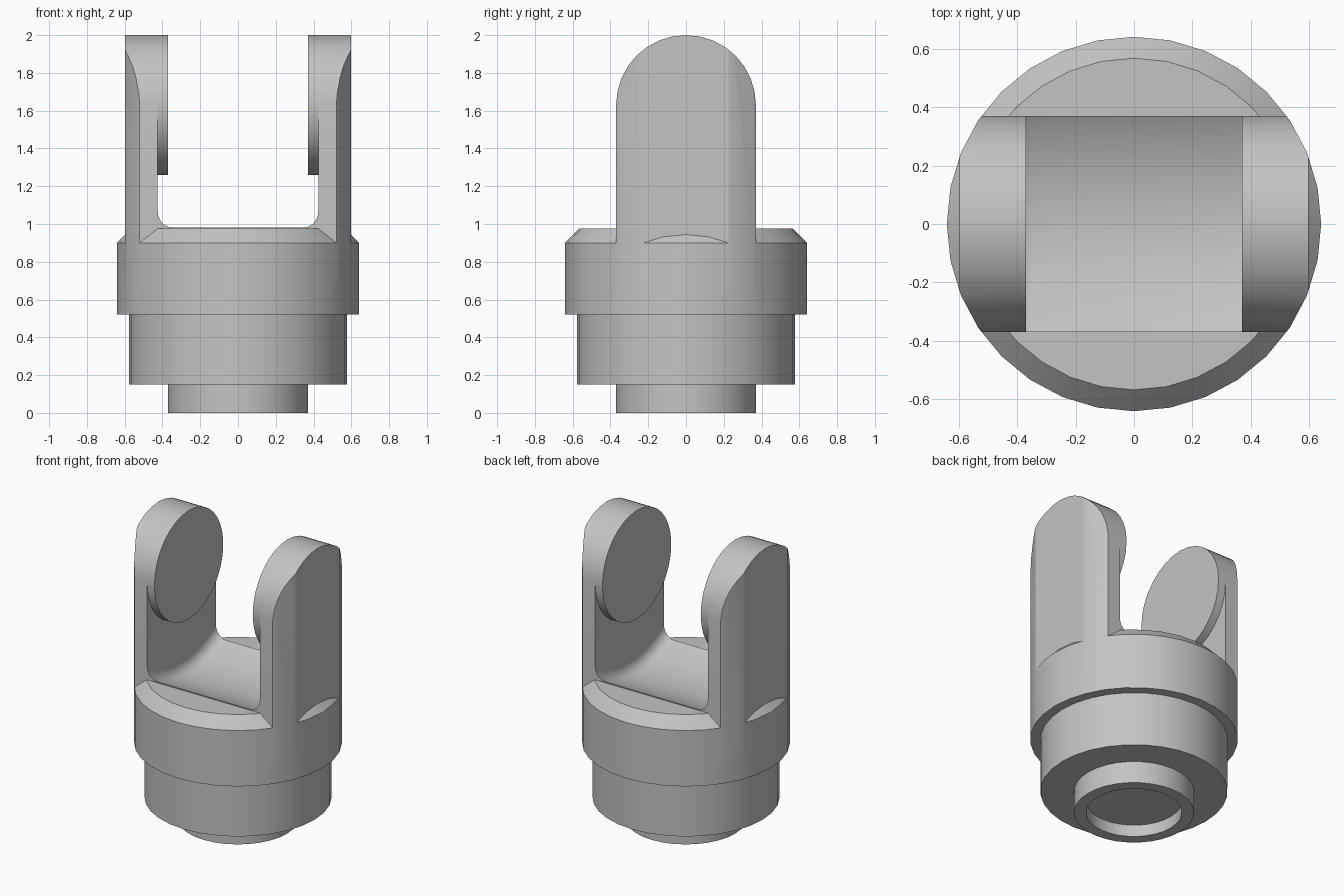
import bpy, bmesh, math
from mathutils import Matrix

if "Cube" in bpy.data.objects:
    bpy.data.objects.remove(bpy.data.objects["Cube"])

# Single grey metal
metal = bpy.data.materials.new("grey_metal")
metal.use_nodes = True
grey = (0.55, 0.55, 0.55, 1)
metal.diffuse_color = grey
metal.node_tree.nodes["Principled BSDF"].inputs["Base Color"].default_value = grey

PIN_Z = 1.63      # height of the pin axis
ARM_R = 0.37      # half width of the arms
BODY_R = 0.64
FLAT_X = 0.597    # outer flat of the arms
INNER_X = 0.425   # inner face of the arms
BOSS_X = 0.37
SIDES = 32
TO_X = Matrix.Translation((0, 0, PIN_Z)) @ Matrix.Rotation(math.pi / 2, 4, 'Y')


def finish(name, bm, matrix=None):
    if matrix:
        bm.transform(matrix)
    bmesh.ops.recalc_face_normals(bm, faces=bm.faces[:])
    mesh = bpy.data.meshes.new(name)
    bm.to_mesh(mesh)
    bm.free()
    obj = bpy.data.objects.new(name, mesh)
    mesh.materials.append(metal)
    bpy.context.collection.objects.link(obj)
    return obj


def lathe(name, profile, sides=SIDES, matrix=None):
    """Turn a (radius, height) profile around z; it starts and ends on the axis."""
    bm = bmesh.new()
    rings = []
    for r, z in profile:
        if r == 0:
            rings.append([bm.verts.new((0, 0, z))] * sides)
        else:
            rings.append([bm.verts.new((r * math.cos(a), r * math.sin(a), z))
                          for a in (math.tau * i / sides for i in range(sides))])
    for k, (low, high) in enumerate(zip(rings, rings[1:])):
        if profile[k][0] == 0:
            bm.faces.new(high)
        elif profile[k + 1][0] == 0:
            bm.faces.new(low)
        else:
            for i in range(sides):
                j = (i + 1) % sides
                bm.faces.new((low[i], low[j], high[j], high[i]))
    loose = [v for v in bm.verts if not v.link_faces]
    bmesh.ops.delete(bm, geom=loose, context='VERTS')
    return finish(name, bm, matrix)


def boolean(obj, tool, operation):
    tool.hide_render = True
    mod = obj.modifiers.new(operation.lower(), 'BOOLEAN')
    mod.operation, mod.solver, mod.object = operation, 'EXACT', tool
    bpy.context.view_layer.objects.active = obj
    bpy.ops.object.modifier_apply(modifier=mod.name)
    bpy.data.objects.remove(tool)


# Stepped round body with hollow neck and chamfered shoulder
yoke = lathe("yoke_body", [
    (0, 0.08), (0.295, 0.08), (0.295, 0), (ARM_R, 0), (ARM_R, 0.15),
    (0.577, 0.15), (0.577, 0.52), (BODY_R, 0.52), (BODY_R, 0.9),
    (0.567, 0.975), (0, 0.975)])

# Round-topped slab for both arms, trimmed to the body diameter
bm = bmesh.new()
half = SIDES // 2
outline = [(-ARM_R, 0.7), (ARM_R, 0.7)]
outline += [(ARM_R * math.cos(math.pi * i / half), PIN_Z + ARM_R * math.sin(math.pi * i / half))
            for i in range(half + 1)]
face = bm.faces.new([bm.verts.new((-FLAT_X, y, z)) for y, z in outline])
out = bmesh.ops.extrude_face_region(bm, geom=[face])
bmesh.ops.translate(bm, vec=(2 * FLAT_X, 0, 0),
                    verts=[v for v in out["geom"] if isinstance(v, bmesh.types.BMVert)])
arms = finish("arms", bm)
boolean(arms, lathe("trim", [(0, 0.6), (BODY_R, 0.6), (BODY_R, 2.2), (0, 2.2)]), 'INTERSECT')
boolean(yoke, arms, 'UNION')

# Swept clearance between the arms, with filleted corners
SWEEP_R, FILLET = 0.747, 0.075
quarter = [(SWEEP_R - FILLET + FILLET * math.sin(a), INNER_X - FILLET + FILLET * math.cos(a))
           for a in (math.pi / 2 * i / 6 for i in range(7))]
profile = [(0, -INNER_X)] + [(r, -x) for r, x in quarter] + quarter[::-1] + [(0, INNER_X)]
boolean(yoke, lathe("clearance", profile, 64, TO_X), 'DIFFERENCE')

# Round pin bosses on the inner faces
parts = [yoke]
for name, side in (("left_boss", 1), ("right_boss", -1)):
    a, b = side * BOSS_X, side * INNER_X
    parts.append(lathe(name, [(0, a), (ARM_R, a), (ARM_R, b), (0, b)], SIDES, TO_X))

# Smooth round walls, crisp edges
bpy.ops.object.select_all(action='DESELECT')
for part in parts:
    part.select_set(True)
bpy.context.view_layer.objects.active = yoke
bpy.ops.object.shade_smooth_by_angle(angle=math.radians(25))
